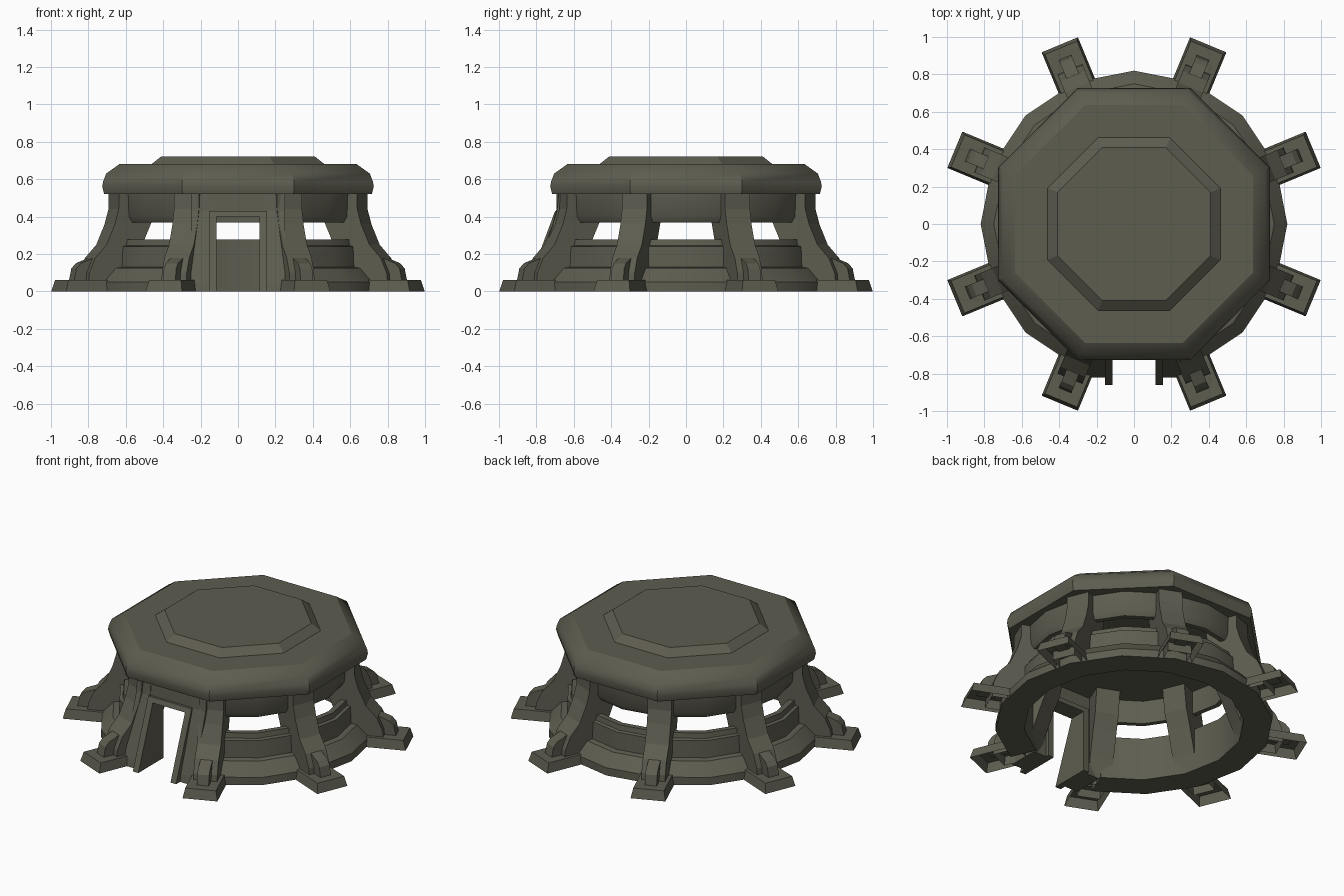
import bpy, bmesh, math
from mathutils import Matrix

if "Cube" in bpy.data.objects:
    bpy.data.objects.remove(bpy.data.objects["Cube"])

olive = bpy.data.materials.new("olive drab metal")
olive.diffuse_color = (0.112, 0.109, 0.080, 1)
olive.use_nodes = True
olive.node_tree.nodes["Principled BSDF"].inputs["Base Color"].default_value = olive.diffuse_color


def finish(name, bm, smooth=None, open_bottom=False):
    bmesh.ops.recalc_face_normals(bm, faces=bm.faces)
    if open_bottom:
        low = [f for f in bm.faces if all(v.co.z < 0.001 for v in f.verts)]
        bmesh.ops.delete(bm, geom=low, context='FACES')
    me = bpy.data.meshes.new(name)
    bm.to_mesh(me)
    bm.free()
    me.materials.append(olive)
    ob = bpy.data.objects.new(name, me)
    bpy.context.collection.objects.link(ob)
    if smooth:
        bpy.ops.object.select_all(action='DESELECT')
        ob.select_set(True)
        bpy.context.view_layer.objects.active = ob
        bpy.ops.object.shade_smooth_by_angle(angle=math.radians(smooth))
    return ob


def slab(name, pts, angle, offset=0.0, open_bottom=False):
    """Closed profile of (radius, z, half width), widened sideways and turned to angle."""
    bm = bmesh.new()
    a = [bm.verts.new((r, offset - w, z)) for r, z, w in pts]
    b = [bm.verts.new((r, offset + w, z)) for r, z, w in pts]
    n = len(pts)
    bm.faces.new(a)
    bm.faces.new(b[::-1])
    for i in range(n):
        j = (i + 1) % n
        bm.faces.new((a[i], b[i], b[j], a[j]))
    bm.transform(Matrix.Rotation(math.radians(angle), 4, 'Z'))
    return finish(name, bm, open_bottom=open_bottom)


def flat(points, w):
    return [(r, z, w) for r, z in points]


def ring(name, prof, start, steps):
    """Sweep a closed (radius, z) profile in 22.5 degree steps."""
    bm = bmesh.new()
    rows = []
    for k in range(steps + 1):
        t = math.radians(start + 22.5 * k)
        rows.append([bm.verts.new((r * math.cos(t), r * math.sin(t), z)) for r, z in prof])
    n = len(prof)
    for p, q in zip(rows, rows[1:]):
        for i in range(n):
            j = (i + 1) % n
            bm.faces.new((p[i], q[i], q[j], p[j]))
    bm.faces.new(rows[0])
    bm.faces.new(rows[-1][::-1])
    return finish(name, bm, 30)


def octagon_stack(name, levels, smooth):
    """Stacked octagons given as (apothem, z), capped at both ends."""
    bm = bmesh.new()
    rows = []
    for ap, z in levels:
        R = ap / math.cos(math.pi / 8)
        rows.append([bm.verts.new((R * math.cos(math.pi / 8 + k * math.pi / 4),
                                   R * math.sin(math.pi / 8 + k * math.pi / 4), z))
                     for k in range(8)])
    for p, q in zip(rows, rows[1:]):
        for i in range(8):
            j = (i + 1) % 8
            bm.faces.new((p[i], p[j], q[j], q[i]))
    bm.faces.new(rows[0])
    bm.faces.new(rows[-1])
    return finish(name, bm, smooth)


# Roof with rounded rim and raised centre plate
octagon_stack("roof", [(0.715, 0.52), (0.726, 0.56), (0.722, 0.585), (0.705, 0.63),
                       (0.635, 0.68)], 34.5)
octagon_stack("roof_plate", [(0.465, 0.675), (0.46, 0.682), (0.41, 0.722)], None)

# Curved wall rings, open at the front for the doorway
ring("lower_wall", [(0.65, 0), (0.82, 0), (0.82, 0.05), (0.75, 0.125), (0.715, 0.13),
                    (0.71, 0.24), (0.69, 0.245), (0.685, 0.278), (0.65, 0.278)], -67.5, 14)
ring("upper_wall", [(0.625, 0.368), (0.655, 0.368), (0.675, 0.40), (0.68, 0.53),
                    (0.625, 0.53)], -67.5, 14)

# Eight buttress legs with feet and brackets
for k in range(8):
    ang = 22.5 + 45 * k
    leg = [(0.718, 0.54), (0.72, 0.44), (0.742, 0.36), (0.79, 0.25), (0.855, 0.18),
           (0.89, 0.10), (0.90, 0), (0.66, 0), (0.63, 0.12), (0.57, 0.28), (0.53, 0.37),
           (0.50, 0.54)]
    slab(f"leg_{k + 1}", flat(leg, 0.072), ang, open_bottom=True)
    foot = [(0.74, 0, 0.105), (1.037, 0, 0.105), (1.02, 0.06, 0.093), (0.74, 0.06, 0.093)]
    slab(f"foot_{k + 1}", foot, ang, open_bottom=True)
    post = [(0.85, 0.05), (0.965, 0.05), (0.95, 0.122), (0.925, 0.15), (0.85, 0.18)]
    slab(f"foot_post_{k + 1}", flat(post, 0.036), ang)

# Doorway: sloping jambs, lintel, and solid panels beside and above
for s, side in ((-1, "left"), (1, "right")):
    jamb = [(0.60, 0), (0.86, 0), (0.70, 0.43), (0.60, 0.43)]
    slab(f"door_jamb_{side}", flat(jamb, 0.02), -90, s * 0.136)
    panel = [(0.62, 0), (0.82, 0), (0.81, 0.05), (0.69, 0.43), (0.68, 0.53), (0.62, 0.53)]
    slab(f"door_side_panel_{side}", flat(panel, 0.05), -90, s * 0.2)
slab("door_lintel", flat([(0.60, 0.40), (0.712, 0.40), (0.70, 0.43), (0.60, 0.43)], 0.156), -90)
slab("door_header", flat([(0.62, 0.425), (0.685, 0.425), (0.68, 0.53), (0.62, 0.53)], 0.2), -90)
